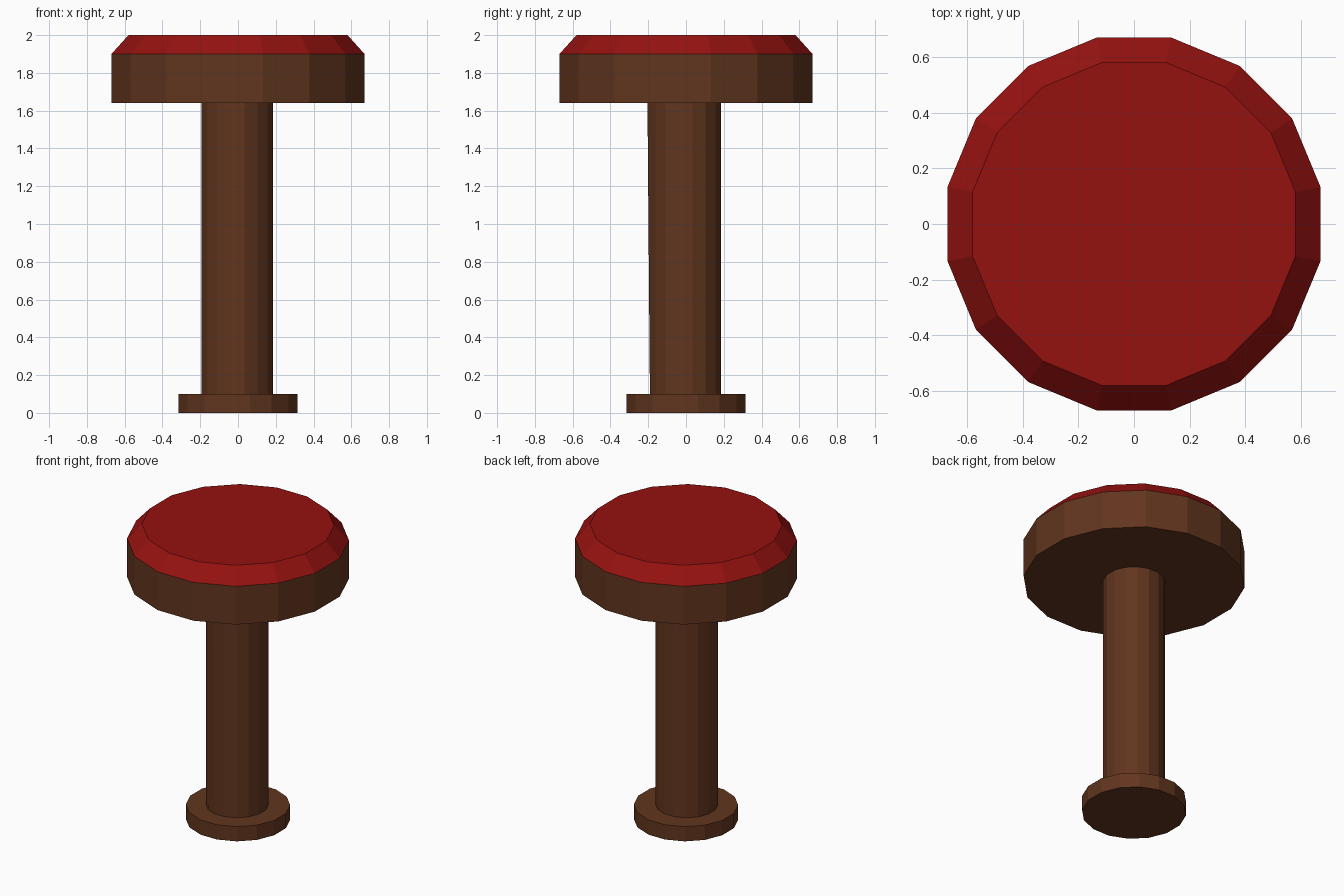
import bpy, bmesh, math

if "Cube" in bpy.data.objects:
    bpy.data.objects.remove(bpy.data.objects["Cube"])

SIDES = 16


def material(name, rgb):
    m = bpy.data.materials.new(name)
    m.diffuse_color = (*rgb, 1.0)
    m.use_nodes = True
    m.node_tree.nodes["Principled BSDF"].inputs["Base Color"].default_value = m.diffuse_color
    return m


wood = material("brown_wood", (0.12, 0.036, 0.013))
red = material("red_leather", (0.30, 0.006, 0.005))


def lathe(name, rings, mat, centre=(0, 0)):
    """Flat-sided solid from (apothem, z) rings, flats facing the axes."""
    bm = bmesh.new()
    loops = []
    for apothem, z in rings:
        r = apothem / math.cos(math.pi / SIDES)
        loops.append([bm.verts.new((centre[0] + r * math.cos(a), centre[1] + r * math.sin(a), z))
                      for a in ((i + 0.5) * math.tau / SIDES for i in range(SIDES))])
    for low, high in zip(loops, loops[1:]):
        for i in range(SIDES):
            j = (i + 1) % SIDES
            bm.faces.new((low[i], low[j], high[j], high[i]))
    bm.faces.new(loops[0][::-1])
    bm.faces.new(loops[-1])
    mesh = bpy.data.meshes.new(name)
    bm.to_mesh(mesh)
    bm.free()
    mesh.materials.append(mat)
    obj = bpy.data.objects.new(name, mesh)
    bpy.context.collection.objects.link(obj)
    return obj


# Foot disc and column
lathe("foot", [(0.315, 0), (0.315, 0.1)], wood)
column = lathe("column", [(0.188, 0.1), (0.188, 1.64)], wood, (-0.004, -0.003))

# Column front leans out slightly at the top
for v in column.data.vertices:
    if v.co.z > 1 and v.co.y < -0.18:
        v.co.y -= 0.013

# Seat: wooden rim with bevelled red cushion; the cushion shares the rim's top edge
seat = lathe("seat", [(0.67, 1.64), (0.67, 1.9), (0.58, 2.0)], wood)
seat.data.materials.append(red)
for p in seat.data.polygons:
    if p.center.z > 1.92:
        p.material_index = 1
